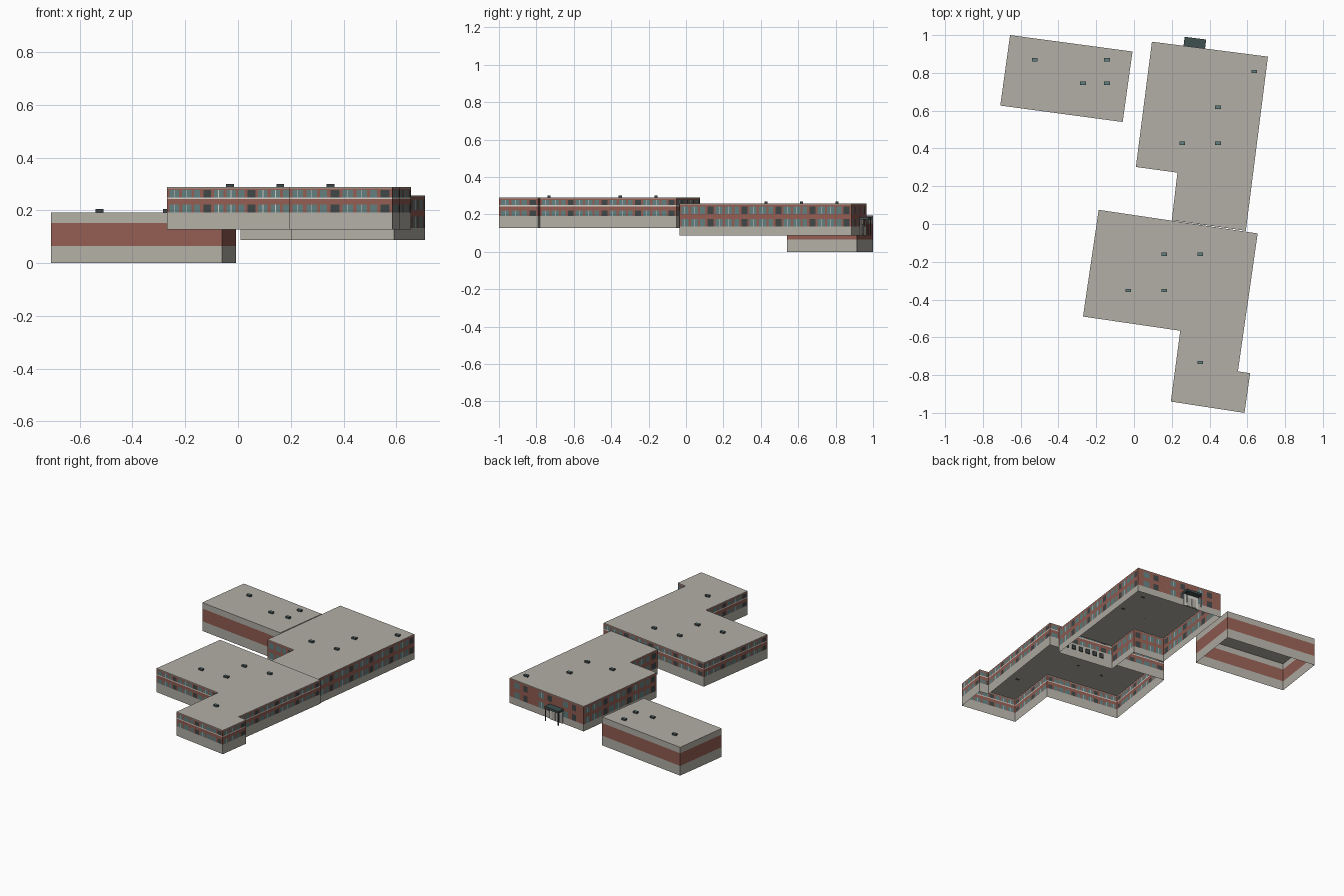
import bpy
import bmesh
from mathutils import Vector

cube = bpy.data.objects.get("Cube")
if cube:
    bpy.data.objects.remove(cube)


def material(name, rgb):
    m = bpy.data.materials.new(name)
    m.use_nodes = True
    m.diffuse_color = (*rgb, 1)
    m.node_tree.nodes["Principled BSDF"].inputs["Base Color"].default_value = (*rgb, 1)
    return m


MATS = [
    material("concrete_grey", (0.45, 0.43, 0.38)),
    material("brick_red", (0.29, 0.11, 0.085)),
    material("window_glass", (0.12, 0.21, 0.21)),
    material("dark_glass", (0.05, 0.06, 0.06)),
    material("pale_trim", (0.62, 0.61, 0.57)),
    material("canopy_slate", (0.05, 0.08, 0.08)),
]
CONCRETE, BRICK, GLASS, DARK, TRIM, SLATE = range(6)
WINDOWS = "windows"

# Rhythm of piers and panes along a wall: (width, material)
PANE = [(0.02, GLASS), (0.003, TRIM), (0.02, GLASS)]
FULL = ([(0.012, BRICK)] + PANE + [(0.014, BRICK)] + PANE + [(0.012, BRICK)]
        + [(0.028, GLASS), (0.014, BRICK), (0.036, DARK)])
SPARSE = [(0.04, BRICK)] + PANE + [(0.03, BRICK), (0.036, DARK), (0.05, BRICK)]


def finish(bm, name):
    mesh = bpy.data.meshes.new(name)
    bmesh.ops.remove_doubles(bm, verts=bm.verts, dist=1e-5)
    bm.to_mesh(mesh)
    bm.free()
    for m in MATS:
        mesh.materials.append(m)
    obj = bpy.data.objects.new(name, mesh)
    bpy.context.collection.objects.link(obj)
    return obj


def quad(bm, p, q, z0, z1, mat):
    corners = [(p, z0), (q, z0), (q, z1), (p, z1)]
    face = bm.faces.new([bm.verts.new((c.x, c.y, z)) for c, z in corners])
    face.material_index = mat


def wall(bm, p, q, bands, pattern):
    """Stack horizontal bands; window bands are cut into panes and piers."""
    length = (q - p).length
    module = sum(w for w, _ in pattern)
    columns = pattern * max(1, round(length / module))
    total = sum(w for w, _ in columns) + 0.012
    for z0, z1, kind in bands:
        if kind != WINDOWS:
            quad(bm, p, q, z0, z1, kind)
            continue
        at = 0
        for w, mat in columns + [(0.012, BRICK)]:
            a, b = p.lerp(q, at / total), p.lerp(q, (at + w) / total)
            quad(bm, a, b, z0, z1, mat)
            at += w


def building(name, outline, bands, sparse=(), open_edges=()):
    """Open-bottomed shell: banded walls around a footprint, flat roof on top."""
    bm = bmesh.new()
    pts = [Vector(p) for p in outline]
    for i, p in enumerate(pts):
        q = pts[(i + 1) % len(pts)]
        edge_bands = bands[:1] if i in open_edges else bands
        wall(bm, p, q, edge_bands, SPARSE if i in sparse else FULL)
    top = bands[-1][1]
    roof = bm.faces.new([bm.verts.new((p.x, p.y, top)) for p in pts])
    roof.material_index = CONCRETE
    return finish(bm, name)


def box(name, centre, size, mat, direction=None, top=None):
    """Box, optionally turned to run along a wall direction."""
    bm = bmesh.new()
    bmesh.ops.create_cube(bm, size=1)
    for v in bm.verts:
        v.co = Vector(a * b for a, b in zip(v.co, size))
    for f in bm.faces:
        f.material_index = top if top is not None and f.normal.z > 0.5 else mat
    obj = finish(bm, name)
    obj.location = centre
    if direction is not None:
        obj.rotation_euler.z = Vector((1, 0)).angle_signed(direction) * -1
    return obj


# Annex: plain banded block
building("annex", [(-0.708, 0.627), (-0.06, 0.54), (-0.008, 0.913), (-0.656, 1.0)],
         [(0, 0.066, CONCRETE), (0.066, 0.152, BRICK), (0.152, 0.193, CONCRETE)])

# Rear wing, joined to the front wing at its southern edge
rear = [(0.2, 0.02), (0.592, -0.036), (0.709, 0.886), (0.095, 0.965),
        (0.01, 0.302), (0.23, 0.272)]
building("rear_wing", rear,
         [(0.087, 0.134, CONCRETE), (0.134, 0.176, WINDOWS), (0.176, 0.202, BRICK),
          (0.202, 0.241, WINDOWS), (0.241, 0.253, BRICK), (0.253, 0.257, CONCRETE)],
         sparse=(2,), open_edges=(0,))

# Front wing
front = [(-0.27, -0.49), (0.245, -0.565), (0.195, -0.94), (0.585, -1.0),
         (0.615, -0.79), (0.55, -0.78), (0.655, -0.05), (-0.187, 0.075)]
building("front_wing", front,
         [(0.127, 0.192, CONCRETE), (0.192, 0.222, WINDOWS), (0.222, 0.243, BRICK),
          (0.243, 0.249, TRIM), (0.249, 0.277, WINDOWS), (0.277, 0.284, BRICK),
          (0.284, 0.289, CONCRETE)])

# Small windows on the wall where the wings meet
start, end = Vector(rear[0]), Vector(rear[1])
along = (end - start).normalized()
for i in range(6):
    c = start.lerp(end, 0.2 + i * 0.13)
    box("link_window", (c.x, c.y + 0.003, 0.16), (0.028, 0.006, 0.03), DARK, along)

# Rooftop skylights
SKYLIGHTS = {
    0.193: [(-0.525, 0.87), (-0.143, 0.87), (-0.27, 0.745), (-0.143, 0.745)],
    0.257: [(0.637, 0.807), (0.445, 0.618), (0.255, 0.427), (0.445, 0.427)],
    0.289: [(0.16, -0.16), (0.35, -0.16), (-0.03, -0.352), (0.16, -0.352), (0.35, -0.733)],
}
for z, spots in SKYLIGHTS.items():
    for x, y in spots:
        box("skylight", (x, y, z + 0.006), (0.03, 0.017, 0.012), DARK, top=GLASS)

# Rear entrance: canopy, doorway panel and posts
a, b = Vector(rear[3]), Vector(rear[2])
along = (b - a).normalized()
out = Vector((-along.y, along.x))
door = a.lerp(b, 0.365)


def at_door(side, depth, z):
    p = door + along * side + out * depth
    return (p.x, p.y, z)


box("canopy", at_door(0, 0.024, 0.179), (0.115, 0.048, 0.014), SLATE, along)
box("door_surround", at_door(0, 0.003, 0.13), (0.105, 0.007, 0.086), TRIM, along)
for side in (-0.02, 0.02):
    box("door_leaf", at_door(side, 0.008, 0.119), (0.03, 0.004, 0.06), CONCRETE, along)
for side in (-0.053, 0.053):
    box("canopy_post", at_door(side, 0.043, 0.13), (0.005, 0.005, 0.086), SLATE, along)
